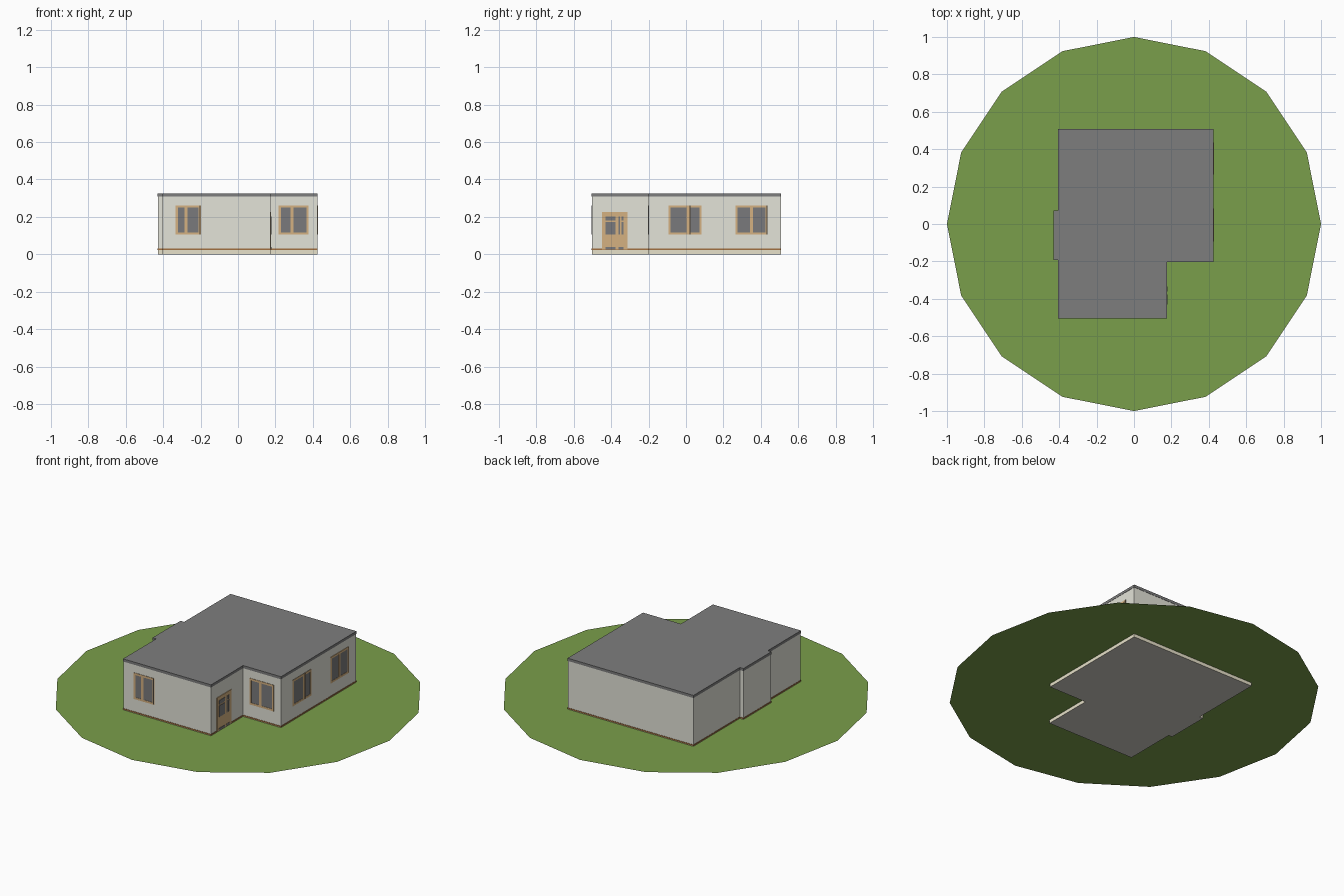
import bpy, bmesh, math
from mathutils import Vector

if "Cube" in bpy.data.objects:
    bpy.data.objects.remove(bpy.data.objects["Cube"])


def mat(name, r, g, b):
    m = bpy.data.materials.new(name)
    m.diffuse_color = (r, g, b, 1)
    m.use_nodes = True
    m.node_tree.nodes["Principled BSDF"].inputs["Base Color"].default_value = m.diffuse_color
    return m


GRASS = mat("grass green", 0.195, 0.345, 0.07)
WALL = mat("plaster", 0.77, 0.77, 0.69)
BASE = mat("foundation cream", 0.82, 0.77, 0.60)
UNDER = mat("underside stone", 0.62, 0.60, 0.55)
TRIM = mat("trim brown", 0.36, 0.16, 0.05)
ROOF = mat("roof grey", 0.207, 0.207, 0.207)
WOOD = mat("wood tan", 0.66, 0.44, 0.22)
GLASS = mat("glass grey", 0.195, 0.195, 0.20)
DARK = mat("dark wood", 0.06, 0.045, 0.03)

# House outline, counter-clockwise
PLAN = [(-0.404, -0.503), (0.174, -0.503), (0.174, -0.201), (0.424, -0.201),
        (0.424, 0.507), (-0.404, 0.507), (-0.404, 0.07), (-0.428, 0.07),
        (-0.428, -0.19), (-0.404, -0.19)]


def finish(bm, name, *mats):
    me = bpy.data.meshes.new(name)
    bm.to_mesh(me)
    bm.free()
    for m in mats:
        me.materials.append(m)
    ob = bpy.data.objects.new(name, me)
    bpy.context.collection.objects.link(ob)
    return ob


def outset(pts, d):
    out = []
    for i, p in enumerate(pts):
        a, b, c = Vector(pts[i - 1]), Vector(p), Vector(pts[(i + 1) % len(pts)])
        e, f = (b - a).normalized(), (c - b).normalized()
        out.append(b + Vector((e.y, -e.x)) * d + Vector((f.y, -f.x)) * d)
    return out


def slab(name, z0, z1, d, m, under=None):
    bm = bmesh.new()
    face = bm.faces.new([bm.verts.new((p.x, p.y, z0)) for p in outset(PLAN, d)])
    top = bmesh.ops.extrude_face_region(bm, geom=[face], use_keep_orig=True)["geom"]
    for v in top:
        if isinstance(v, bmesh.types.BMVert):
            v.co.z = z1
    bmesh.ops.recalc_face_normals(bm, faces=bm.faces)
    if under:
        for f in bm.faces:
            f.material_index = int(f.normal.z < -0.5)
    return finish(bm, name, m, *([under] if under else []))


def plates(name, side, plane, rects, m, depth):
    """Thin plates on a wall; rects are (u0, u1, z0, z1)."""
    bm = bmesh.new()
    for u0, u1, z0, z1 in rects:
        vs = bmesh.ops.create_cube(bm, size=1)["verts"]
        for v in vs:
            u = (u0 + u1) / 2 + v.co.x * (u1 - u0)
            z = (z0 + z1) / 2 + v.co.z * (z1 - z0)
            w = (v.co.y + 0.5) * depth
            v.co = (u, plane - w, z) if side == "front" else (plane + w, u, z)
    bmesh.ops.recalc_face_normals(bm, faces=bm.faces)
    return finish(bm, name, m)


def border(u0, u1, z0, z1, t):
    return [(u0, u0 + t, z0, z1), (u1 - t, u1, z0, z1),
            (u0 + t, u1 - t, z0, z0 + t), (u0 + t, u1 - t, z1 - t, z1)]


# Lawn: a flat 16-sided sheet just above the foot of the foundation
bm = bmesh.new()
bm.faces.new([bm.verts.new((math.sin(-k * math.pi / 8), math.cos(k * math.pi / 8), 0.02))
              for k in range(16)])
finish(bm, "lawn", GRASS)

# House body
slab("foundation", 0.0, 0.025, 0.0, BASE, UNDER)
slab("base_trim", 0.023, 0.030, 0.002, TRIM)
slab("walls", 0.025, 0.312, 0.0, WALL)
slab("roof", 0.309, 0.325, 0.0015, ROOF)

# Windows: side, wall plane, left, right, mullion, dark edge
Z0, Z1 = 0.105, 0.262
for i, (side, plane, a, b, mid, edge) in enumerate([
        ("front", -0.503, -0.334, -0.198, -0.278, -0.203),
        ("front", -0.201, 0.217, 0.378, 0.288, None),
        ("right", 0.424, -0.094, 0.084, 0.012, 0.021),
        ("right", 0.424, 0.264, 0.437, 0.350, 0.433)]):
    n = f"window_{i + 1}"
    plates(n + "_glass", side, plane, [(a, b, Z0, Z1)], GLASS, 0.001)
    plates(n + "_frame", side, plane,
           border(a, b, Z0, Z1, 0.012) + [(mid - 0.008, mid + 0.008, Z0 + 0.012, Z1 - 0.012)],
           WOOD, 0.0025)
    if edge is not None:
        plates(n + "_sash_edge", side, plane,
               [(edge - 0.003, edge + 0.003, Z0 + 0.002, Z1 - 0.002)], DARK, 0.0035)

# Front door, on the side of the projecting wing
X = 0.174
plates("door_leaf", "right", X, [(-0.449, -0.314, 0.025, 0.226)], WOOD, 0.002)
plates("door_frame", "right", X, border(-0.449, -0.314, 0.025, 0.226, 0.008), WOOD, 0.0035)
plates("door_glass", "right", X,
       [(-0.43, -0.377, 0.105, 0.172), (-0.43, -0.377, 0.18, 0.203),
        (-0.362, -0.352, 0.105, 0.203), (-0.345, -0.333, 0.105, 0.172),
        (-0.345, -0.333, 0.18, 0.203),
        (-0.43, -0.377, 0.026, 0.038), (-0.362, -0.333, 0.026, 0.038)], GLASS, 0.004)
